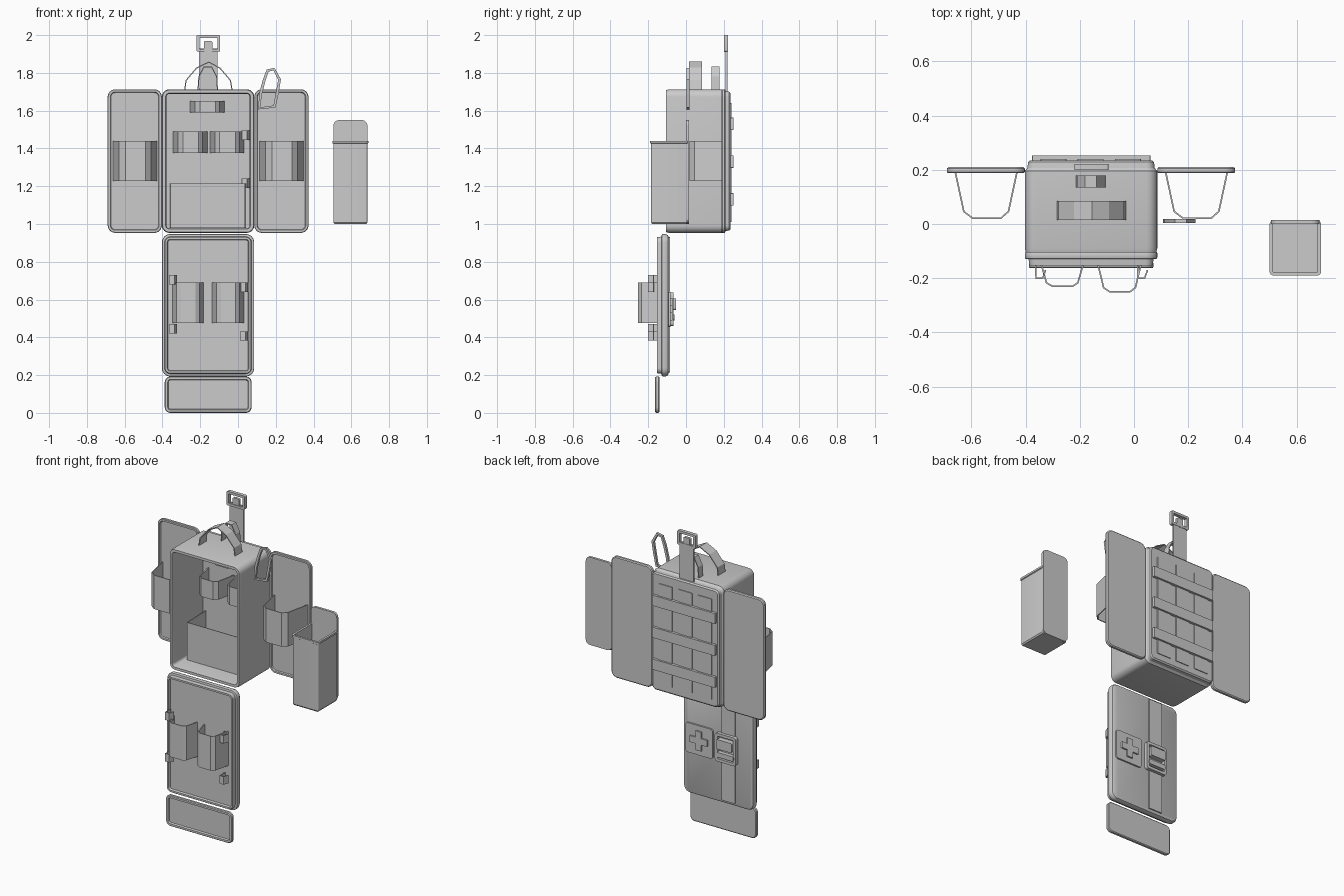
import bpy, bmesh, math

cube = bpy.data.objects.get("Cube")
if cube:
    bpy.data.objects.remove(cube, do_unlink=True)

GREY = (0.6, 0.6, 0.6, 1)
fabric = bpy.data.materials.new("grey_fabric")
fabric.use_nodes = True
fabric.diffuse_color = GREY
bsdf = next(n for n in fabric.node_tree.nodes if n.type == 'BSDF_PRINCIPLED')
bsdf.inputs["Base Color"].default_value = GREY
rounded = []


def place(axis, a, b, t):
    """Map a 2D point plus depth along the chosen axis to 3D."""
    return (a, b, t) if axis == 'z' else (a, t, b)


def finish(name, bm):
    bmesh.ops.recalc_face_normals(bm, faces=bm.faces)
    me = bpy.data.meshes.new(name)
    bm.to_mesh(me)
    bm.free()
    me.materials.append(fabric)
    ob = bpy.data.objects.new(name, me)
    bpy.context.collection.objects.link(ob)
    return ob


def rounded_rect(rect, r, inset, seg=6):
    a0, a1, b0, b1 = rect
    r = max(r - inset, 0.002)
    a0, a1, b0, b1 = a0 + inset + r, a1 - inset - r, b0 + inset + r, b1 - inset - r
    pts = []
    for k, (a, b) in enumerate([(a1, b1), (a0, b1), (a0, b0), (a1, b0)]):
        for i in range(seg + 1):
            t = math.pi / 2 * (k + i / seg)
            pts.append((a + r * math.cos(t), b + r * math.sin(t)))
    return pts


def loft(name, rect, r, profile, axis='y', ring=False):
    """Rounded rectangles joined through (depth, inset) steps."""
    bm = bmesh.new()
    loops = [[bm.verts.new(place(axis, a, b, t)) for a, b in rounded_rect(rect, r, ins)]
             for t, ins in profile]
    n = len(loops[0])
    pairs = list(zip(loops, loops[1:]))
    if ring:
        pairs.append((loops[-1], loops[0]))
    else:
        bm.faces.new(loops[0])
        bm.faces.new(loops[-1])
    for p, q in pairs:
        for i in range(n):
            j = (i + 1) % n
            bm.faces.new((p[i], p[j], q[j], q[i]))
    rounded.append(finish(name, bm))


def slab(name, rect, y0, y1, r=0.01):
    loft(name, rect, r, [(y0, 0), (y1, 0)])


def frame(name, rect, y0, y1, width, r=0.015):
    loft(name, rect, r, [(y0, 0), (y1, 0), (y1, width), (y0, width)], ring=True)


def ribbon(name, path, t0, t1, axis='z', thick=0.006, closed=False):
    """Flat-faced band following a path, with thickness from a modifier."""
    bm = bmesh.new()
    lo = [bm.verts.new(place(axis, a, b, t0)) for a, b in path]
    hi = [bm.verts.new(place(axis, a, b, t1)) for a, b in path]
    n = len(path)
    for i in range(n if closed else n - 1):
        j = (i + 1) % n
        bm.faces.new((lo[i], lo[j], hi[j], hi[i]))
    mod = finish(name, bm).modifiers.new("thickness", 'SOLIDIFY')
    mod.thickness = thick
    mod.offset = 0


def elastic(name, x0, x1, yb, yf, z0, z1):
    w, d = x1 - x0, yf - yb
    steps = [(0, 0), (0.14, 0.86), (0.28, 1), (0.74, 1), (0.86, 0.86), (1, 0)]
    ribbon(name, [(x0 + w * u, yb + d * v) for u, v in steps], z0, z1)


def hook(name, x0, yb, z0):
    ribbon(name, [(x0, yb), (x0, yb - 0.05), (x0 + 0.025, yb - 0.05),
                  (x0 + 0.036, yb - 0.02)], z0, z0 + 0.05)


MID = -0.16                      # centre line of the pack

# Main compartment, open at the front
loft("main_compartment", (-0.403, 0.086, 0.953, 1.713), 0.04,
     [(0.195, 0.024), (-0.09, 0.024), (-0.105, 0.02), (-0.105, 0.004), (-0.09, 0),
      (0.195, 0), (0.207, 0.01), (0.228, 0.012), (0.235, 0.02)])
elastic("top_inner_loop", -0.25, -0.075, 0.195, 0.07, 1.59, 1.65)
for x in (-0.34, -0.145):
    elastic("middle_inner_loop", x, x + 0.175, 0.195, 0.055, 1.375, 1.49)
ribbon("lower_inner_pocket", [(-0.36, 0.195), (-0.355, 0.005), (0.035, 0.005), (0.04, 0.195)],
       0.98, 1.215)
for z in (1.445, 1.19):
    hook("inner_hook", 0.022, 0.195, z)

# Side wings with a raised rim and elastic loops
for side, x0, x1 in (("right", -0.69, -0.403), ("left", 0.086, 0.373)):
    loft(side + "_wing", (x0, x1, 0.953, 1.713), 0.04,
         [(0.195, 0.018), (0.188, 0.014), (0.188, 0.003), (0.192, 0), (0.205, 0), (0.21, 0.006)])
    elastic(side + "_wing_loop", x0 + 0.03, x1 - 0.028, 0.195, 0.022, 1.228, 1.44)

# Back webbing
for k in (-1, 0, 1):
    x = MID + k * 0.137
    slab("vertical_webbing", (x - 0.048, x + 0.048, 1.01, 1.64), 0.23, 0.24, 0.003)
    z = 1.33 + k * 0.2
    slab("horizontal_webbing", (-0.376, 0.06, z - 0.033, z + 0.033), 0.232, 0.252, 0.003)

# Front door hanging below
loft("front_door", (-0.403, 0.086, 0.193, 0.947), 0.045,
     [(-0.14, 0.032), (-0.153, 0.028), (-0.153, 0.017), (-0.13, 0.014), (-0.128, 0.002),
      (-0.122, 0), (-0.108, 0), (-0.096, 0.006), (-0.092, 0.014)])
elastic("right_door_loop", -0.345, -0.185, -0.14, -0.23, 0.475, 0.69)
elastic("left_door_loop", -0.135, 0.028, -0.14, -0.25, 0.475, 0.69)
for x, heights in ((-0.362, (0.68, 0.42)), (0.014, (0.64, 0.382))):
    for z in heights:
        hook("door_hook", x, -0.15, z)

# Outer face of the door: patch with cross, strap and buckle
slab("patch", (-0.126, 0.06, 0.455, 0.64), -0.094, -0.082, 0.015)
cx, cz = -0.034, 0.548
cross = [(0.02, 0.06), (0.02, 0.02), (0.06, 0.02)]
outline = []
for k in range(4):
    for a, b in cross:
        for _ in range(k):
            a, b = b, -a
        outline.append((cx + a, cz + b))
bm = bmesh.new()
base = bm.faces.new([bm.verts.new((a, -0.084, b)) for a, b in outline])
ext = bmesh.ops.extrude_face_region(bm, geom=[base])
for v in ext["geom"]:
    if isinstance(v, bmesh.types.BMVert):
        v.co.y = -0.072
finish("patch_cross", bm)
slab("door_strap", (-0.28, -0.185, 0.215, 0.93), -0.094, -0.085, 0.003)
frame("door_buckle_frame", (-0.298, -0.153, 0.46, 0.637), -0.088, -0.066, 0.018)
slab("door_buckle_top", (-0.28, -0.171, 0.545, 0.605), -0.088, -0.052)
slab("door_buckle_bar", (-0.285, -0.166, 0.49, 0.52), -0.088, -0.06)

# Flap at the foot of the door
loft("bottom_flap", (-0.388, 0.072, 0.0, 0.193), 0.03,
     [(-0.152, 0.02), (-0.163, 0.016), (-0.163, 0.004), (-0.158, 0), (-0.145, 0), (-0.141, 0.005)])

# Carry handle and strap keeper on top
ribbon("carry_handle", [(-0.283, 1.70), (-0.275, 1.76), (-0.22, 1.825), (-0.155, 1.857),
                        (-0.095, 1.825), (-0.04, 1.76), (-0.03, 1.70)], 0.015, 0.085, 'y')
ribbon("strap_keeper", [(-0.212, 1.70), (-0.207, 1.78), (-0.18, 1.832), (-0.14, 1.832),
                        (-0.113, 1.78), (-0.108, 1.70)], 0.135, 0.178, 'y')

# Closing strap with its buckle
slab("closing_strap", (-0.207, -0.109, 1.66, 1.93), 0.209, 0.219, 0.003)
frame("strap_buckle_frame", (-0.22, -0.094, 1.912, 2.0), 0.2, 0.222, 0.015, 0.008)
slab("strap_buckle_prong", (-0.18, -0.136, 1.91, 1.968), 0.204, 0.22, 0.006)

# Loose wrist loop
ribbon("wrist_loop", [(0.112, 1.612), (0.12, 1.69), (0.138, 1.76), (0.157, 1.812),
                      (0.19, 1.82), (0.22, 1.765), (0.207, 1.69), (0.193, 1.622)],
       0.003, 0.018, 'y', 0.015, True)

# Separate tall pouch, its back panel running up into the raised lid
loft("loose_pouch", (0.505, 0.685, -0.185, 0.008), 0.01,
     [(1.012, 0.008), (1.44, 0.008), (1.44, -0.005), (1.428, -0.005), (1.425, 0),
      (1.008, 0), (1.0, 0.006)], 'z')
slab("loose_pouch_back_and_lid", (0.505, 0.685, 1.0, 1.55), 0.0, 0.015, 0.03)

# Smooth rounded corners while keeping edges sharp
bpy.ops.object.select_all(action='DESELECT')
for ob in rounded:
    ob.select_set(True)
bpy.context.view_layer.objects.active = rounded[0]
bpy.ops.object.shade_smooth_by_angle(angle=math.radians(28))
